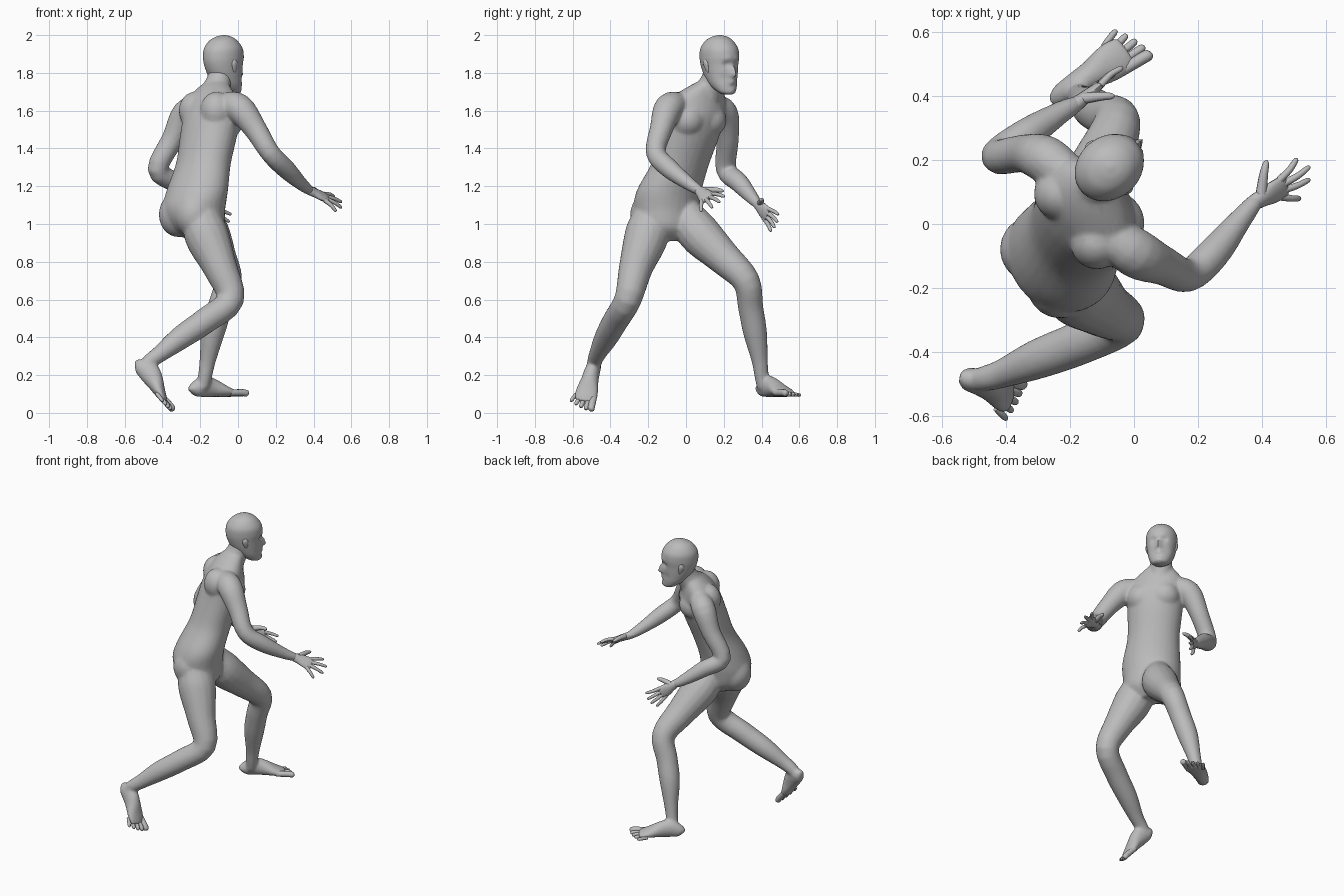
import bpy, bmesh
from math import cos, sin, pi, exp, radians
from mathutils import Vector, Matrix

old = bpy.data.objects.get("Cube")
if old:
    bpy.data.objects.remove(old, do_unlink=True)

UP = Vector((0, 0, 1))

clay = bpy.data.materials.new("plain_grey")
clay.use_nodes = True
GREY = (0.5, 0.5, 0.5, 1)
clay.diffuse_color = GREY
clay.node_tree.nodes["Principled BSDF"].inputs["Base Color"].default_value = GREY


def spline(points, steps):
    """Smooth curve through points of any dimension."""
    pts = [Vector(p) for p in points]
    pts = [pts[0] * 2 - pts[1]] + pts + [pts[-1] * 2 - pts[-2]]
    out = []
    for a, b, c, d in zip(pts, pts[1:], pts[2:], pts[3:]):
        for k in range(steps):
            t = k / steps
            out.append((b * 2 + (c - a) * t + (a * 2 - b * 5 + c * 4 - d) * t ** 2
                        + (b * 3 - a - c * 3 + d) * t ** 3) / 2)
    return out + [pts[-2]]


def tube(bm, points, side=None, axis=None, sides=16, steps=4):
    """Loft ellipses along points (x, y, z, half width[, half depth])."""
    path = spline([tuple(p) if len(p) == 5 else (*p, p[-1]) for p in points], steps)
    centres = [Vector(p[:3]) for p in path]
    hint = Vector(side) if side else (centres[-1] - centres[0]).orthogonal()
    rings = []
    for i, (p, c) in enumerate(zip(path, centres)):
        along = axis or (centres[min(i + 1, len(path) - 1)] - centres[max(i - 1, 0)]).normalized()
        u = (hint - along * hint.dot(along)).normalized()
        v = along.cross(u)
        rings.append([bm.verts.new(c + u * max(p[3], .002) * cos(2 * pi * k / sides)
                                   + v * max(p[4], .002) * sin(2 * pi * k / sides))
                      for k in range(sides)])
    for low, high in zip(rings, rings[1:]):
        for k in range(sides):
            n = (k + 1) % sides
            bm.faces.new((low[k], low[n], high[n], high[k]))
    bm.faces.new(rings[0][::-1])
    bm.faces.new(rings[-1])


def ball(bm, centre, size):
    place = Matrix.Translation(centre) @ Matrix.Diagonal((*size, 1))
    bmesh.ops.create_uvsphere(bm, u_segments=20, v_segments=12, radius=1, matrix=place)


def finish(bm, name, fuse=False):
    bmesh.ops.recalc_face_normals(bm, faces=bm.faces)
    mesh = bpy.data.meshes.new(name)
    bm.to_mesh(mesh)
    bm.free()
    obj = bpy.data.objects.new(name, mesh)
    bpy.context.collection.objects.link(obj)
    bpy.ops.object.select_all(action='DESELECT')
    obj.select_set(True)
    bpy.context.view_layer.objects.active = obj
    if fuse:
        remesh = obj.modifiers.new("fuse", 'REMESH')
        remesh.mode = 'VOXEL'
        remesh.voxel_size = .0075
        soften = obj.modifiers.new("soften", 'SMOOTH')
        soften.factor, soften.iterations = .5, 14
        thin = obj.modifiers.new("thin", 'DECIMATE')
        thin.ratio = .25
        for mod in list(obj.modifiers):
            bpy.ops.object.modifier_apply(modifier=mod.name)
    obj.data.materials.clear()
    obj.data.materials.append(clay)
    bpy.ops.object.shade_smooth_by_angle(angle=radians(45))


def foot(bm, name, heel, toe, up, inner):
    """Sole joined to the body, toes apart; inner is the sign of the big-toe side."""
    heel, up = Vector(heel), Vector(up)
    ahead = Vector(toe) - heel
    up = (up - ahead * up.dot(ahead) / ahead.length_squared).normalized()
    side = ahead.cross(up).normalized() * inner
    tube(bm, [(*(heel + ahead * t + up * h), w, h) for t, w, h in
              ((0, .016, .026), (.05, .035, .04), (.24, .042, .058), (.42, .047, .05),
               (.6, .06, .034), (.74, .061, .023), (.83, .05, .016))], side=side)
    toes = bmesh.new()
    for i in range(5):
        r = .019 if i == 0 else .0145 - .001 * i
        end = 1.01 - .01 * i - .007 * i * i
        offset = side * (.042 - .0235 * i)
        spread = side * (.006 - .006 * i)
        tube(toes, [(*(heel + ahead * t + up * r * k + offset + spread * s), r * w)
                    for t, k, w, s in ((.66, 1.2, .9, 0), (end - .12, 1.2, 1, .5),
                                       (end - .03, 1, .9, 1), (end, .9, .4, 1))], sides=10)
    finish(toes, name)


# Torso, twisted towards the left
body = bmesh.new()
SIDE = Vector((-.6, .8, 0))
FRONT = Vector((.8, .6, 0))
tube(body, [(-.2, -.09, .91, .06, .06), (-.218, -.1, .98, .155, .135),
            (-.233, -.105, 1.08, .18, .157), (-.215, -.088, 1.18, .183, .15),
            (-.183, -.03, 1.32, .164, .134), (-.157, .015, 1.46, .172, .138),
            (-.14, .042, 1.57, .178, .132), (-.135, .062, 1.65, .168, .108),
            (-.13, .08, 1.695, .135, .09), (-.12, .105, 1.735, .085, .07),
            (-.11, .125, 1.76, .05, .05)], side=SIDE, axis=UP, sides=28)

# Chest, shoulder blades and seat
for s in (-1, 1):
    ball(body, Vector((-.14, .035, 1.55)) + FRONT * .04 + SIDE * s * .07, (.1, .1, .095))
    ball(body, Vector((-.14, .042, 1.6)) - FRONT * .04 + SIDE * s * .095, (.085, .085, .1))
    ball(body, Vector((-.233, -.105, 1.05)) - FRONT * .05 + SIDE * s * .07, (.105, .105, .12))

# Neck
tube(body, [(-.13, .09, 1.64, .085), (-.12, .118, 1.7, .076),
            (-.1, .145, 1.76, .067), (-.09, .16, 1.82, .063)])

# Arms: right reaches forward, left is bent back at the elbow
tube(body, [(-.09, -.02, 1.635, .06), (.003, -.09, 1.615, .078), (.09, -.13, 1.505, .062),
            (.17, -.16, 1.377, .053), (.25, -.09, 1.295, .052),
            (.33, .01, 1.217, .037), (.38, .07, 1.177, .026), (.4, .085, 1.165, .014)])
tube(body, [(-.19, .14, 1.63, .06), (-.275, .202, 1.585, .075), (-.345, .22, 1.45, .06),
            (-.425, .212, 1.29, .055), (-.335, .28, 1.22, .052),
            (-.235, .345, 1.145, .037), (-.18, .375, 1.11, .026), (-.16, .385, 1.1, .014)])

# Legs: right trails behind, left is planted
tube(body, [(-.2, -.18, 1.1, .08), (-.17, -.205, .95, .118), (-.095, -.265, .77, .091),
            (-.04, -.308, .6, .073), (-.17, -.372, .49, .069), (-.3, -.422, .4, .063),
            (-.41, -.467, .315, .046), (-.475, -.485, .265, .039), (-.51, -.49, .2, .03)])
tube(body, [(-.2, -.01, 1.08, .08), (-.16, .06, .96, .113), (-.1, .195, .825, .092),
            (-.052, .317, .7, .074), (-.095, .342, .56, .067), (-.132, .365, .43, .064),
            (-.16, .39, .28, .044), (-.175, .4, .19, .037), (-.185, .405, .13, .03)])

# Feet
foot(body, "right_toes", (-.565, -.48, .232), (-.365, -.55, .01), (.75, 0, .66), -1)
foot(body, "left_toes", (-.245, .39, .08), (.025, .572, .085), (0, 0, 1), 1)
finish(body, "body", fuse=True)

# Head: stacked ovals (height, back, front, half width), then shaped features
head = bmesh.new()
ovals = [(1.685, .045, .085, .018), (1.698, .01, .097, .047), (1.735, -.045, .1, .07),
         (1.785, -.09, .102, .083), (1.84, -.115, .103, .092), (1.885, -.122, .108, .097),
         (1.93, -.115, .1, .094), (1.97, -.085, .07, .071), (1.991, -.045, .037, .042),
         (2, -.01, .005, .008)]
tube(head, [((b + f) / 2, 0, z, (f - b) / 2, w) for z, b, f, w in ovals],
     side=(1, 0, 0), axis=UP, sides=44, steps=6)
# Each feature: position, reach, forward push
features = [((.105, 0, 1.793), .016, .028), ((.105, 0, 1.82), .015, .018),
            ((.1, .034, 1.846), .019, -.013), ((.105, .03, 1.873), .018, .005),
            ((.1, 0, 1.752), .018, .009), ((.1, 0, 1.733), .011, -.006),
            ((.09, 0, 1.706), .022, .008), ((.09, .05, 1.77), .025, -.005)]
for v in head.verts:
    spot = Vector((v.co.x, abs(v.co.y), v.co.z))
    v.co.x += sum(push * exp(-((spot - Vector(at)).length / reach) ** 2)
                  for at, reach, push in features)
for s in (-1, 1):
    tube(head, [(.0, s * .081, 1.8, .006, .005), (-.003, s * .088, 1.82, .013, .008),
                (-.008, s * .094, 1.85, .018, .009), (-.01, s * .093, 1.87, .008, .005)],
         side=(1, 0, 0), sides=12)
head.transform(Matrix.Translation((-.072, .181, 0)) @ Matrix.Rotation(radians(40), 4, 'Z'))
finish(head, "head")


def hand(name, wrist, thumb, tips):
    """Flat palm with four fingers (index first) and a thumb."""
    bm = bmesh.new()
    wrist, thumb = Vector(wrist), Vector(thumb)
    tips = [Vector(t) for t in tips]
    reach = (tips[1] + tips[2]) / 2 - wrist
    across = tips[0] - tips[3]
    across = (across - reach * across.dot(reach) / reach.length_squared).normalized()
    tube(bm, [(*(wrist + reach * t), w, d) for t, w, d in
              ((-.2, .018, .016), (0, .027, .023), (.14, .031, .021), (.32, .04, .018),
               (.5, .041, .014), (.57, .034, .008))], side=across)
    for i, tip in enumerate(tips):
        base = wrist + reach * (.5 - .03 * abs(i - 1)) + across * (1.5 - i) * .021
        lift = reach.cross(across).normalized() * .006
        mid = (base + tip) / 2 + lift * (1 if lift.z > 0 else -1)
        tube(bm, [(*base, .012), (*mid, .0105), (*(mid.lerp(tip, .8)), .0085), (*tip, .003)],
             sides=10)
    root = wrist + reach * .12 + across * .016
    mid = root.lerp(thumb, .5) + across * .008
    tube(bm, [(*root, .018), (*mid, .014), (*mid.lerp(thumb, .75), .01), (*thumb, .003)], sides=10)
    finish(bm, name)


# Hands
hand("right_hand", (.38, .07, 1.177), (.415, .2, 1.175),
     [(.51, .205, 1.145), (.55, .18, 1.115), (.55, .14, 1.085), (.52, .08, 1.065)])
hand("left_hand", (-.18, .375, 1.11), (-.06, .4, 1.125),
     [(-.035, .49, 1.05), (-.045, .485, 1.01), (-.06, .47, .98), (-.09, .45, .96)])
